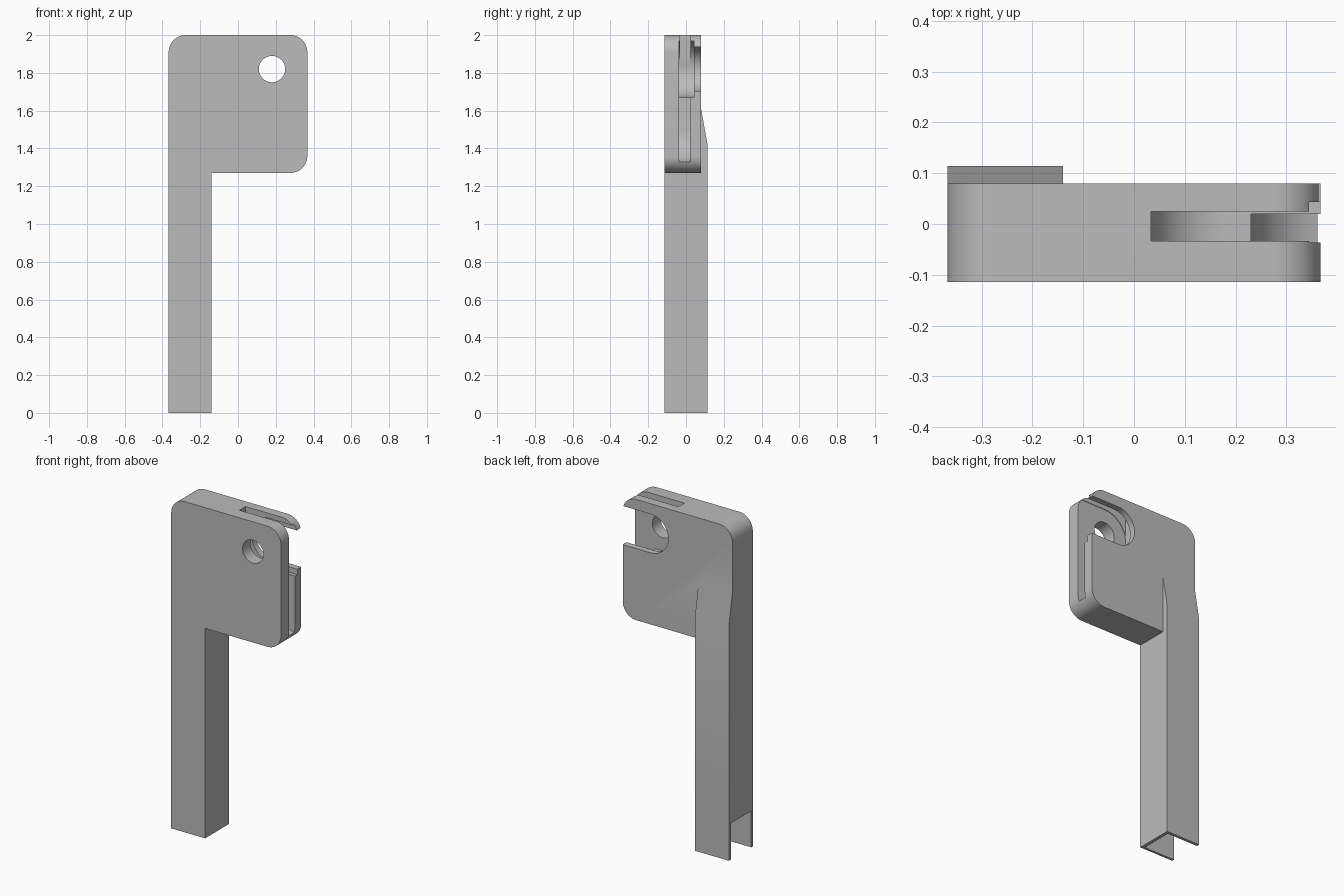
import bpy, bmesh
from math import cos, sin, pi, radians

if "Cube" in bpy.data.objects:
    bpy.data.objects.remove(bpy.data.objects["Cube"], do_unlink=True)

grey = bpy.data.materials.new("plain grey")
grey.use_nodes = True
COLOUR = (0.5, 0.5, 0.5, 1)
grey.diffuse_color = COLOUR
grey.node_tree.nodes["Principled BSDF"].inputs["Base Color"].default_value = COLOUR


def arc(cx, cz, r, start, end, steps=12):
    """Points of an arc, angles in degrees."""
    turns = [radians(start + (end - start) * i / steps) for i in range(steps + 1)]
    return [(cx + r * cos(t), cz + r * sin(t)) for t in turns]


def prism(name, points, low, high, axis="y"):
    """Extrude an (x, z) outline along y, or a (y, z) outline along x."""
    bm = bmesh.new()
    place = (lambda a, d, z: (a, d, z)) if axis == "y" else (lambda a, d, z: (d, a, z))
    ends = [[bm.verts.new(place(a, d, z)) for a, z in points] for d in (low, high)]
    bm.faces.new(ends[0])
    bm.faces.new(ends[1][::-1])
    n = len(points)
    for i in range(n):
        j = (i + 1) % n
        bm.faces.new((ends[0][i], ends[1][i], ends[1][j], ends[0][j]))
    bmesh.ops.recalc_face_normals(bm, faces=bm.faces)
    mesh = bpy.data.meshes.new(name)
    bm.to_mesh(mesh)
    bm.free()
    mesh.materials.append(grey)
    obj = bpy.data.objects.new(name, mesh)
    bpy.context.collection.objects.link(obj)
    return obj


def box(x0, x1, z0, z1):
    return [(x0, z0), (x1, z0), (x1, z1), (x0, z1)]


def boolean(obj, other, operation="DIFFERENCE"):
    mod = obj.modifiers.new(other.name, "BOOLEAN")
    mod.operation = operation
    mod.object = other
    mod.solver = "EXACT"
    other.hide_render = True
    other.hide_viewport = True


L, R, STEM = -0.367, 0.367, -0.14     # left, right and stem edges
FRONT, BACK, STEM_BACK = -0.114, 0.08, 0.114
HX, HZ = 0.18, 1.82                   # centre of the round hole
RAD = 0.09                            # corner radius

# Head and stem share one front outline
outline = [(L, 0), (STEM, 0), (STEM, 1.27)]
outline += arc(R - RAD, 1.27 + RAD, RAD, -90, 0)
outline += arc(R - RAD, 2 - RAD, RAD, 0, 90)
outline += arc(L + RAD, 2 - RAD, RAD, 90, 180)
body = prism("head_and_stem", outline, FRONT, BACK)

# Thicker back of the stem, tapering into the head
ridge = prism("stem_back_ridge", [(0, 0), (STEM_BACK, 0), (STEM_BACK, 1.42),
                                  (BACK, 1.61), (0, 1.61)], L, STEM, "x")
boolean(body, ridge, "UNION")


def u_slot(r):
    """Slot outline with a round end, open towards the right."""
    return arc(HX, HZ, r, 90, 270, 24) + [(0.5, HZ - r), (0.5, HZ + r)]


# Stepped slot in the back of the head, and the hole through the front
boolean(body, prism("slot_mouth_cutter", u_slot(0.117), 0, 0.2))
boolean(body, prism("wide_slot_cutter", u_slot(0.15), -0.036, 0.043))
boolean(body, prism("round_hole_cutter", arc(HX, HZ, 0.07, 0, 345, 31), -0.2, 0.0))

# Narrow slit up through the top edge
boolean(body, prism("top_slit_cutter", box(HX - 0.147, 0.5, HZ, 2.1), -0.033, 0.025))

# Narrow side groove running out in a curve below the slot
groove = [(0.5, 1.75), (0.23, 1.75)] + arc(0.41, 1.5, 0.18, 180, 256) + [(0.5, 1.32)]
boolean(body, prism("side_groove_cutter", groove, -0.036, 0.02))

# Socket at the foot, open to the left side
boolean(body, prism("foot_socket_cutter", box(-0.5, STEM - 0.02, -0.1, 0.22),
                    FRONT + 0.015, STEM_BACK - 0.018))

# Apply the modifiers and drop the helpers
bpy.context.view_layer.update()
result = bpy.data.meshes.new_from_object(
    body.evaluated_get(bpy.context.evaluated_depsgraph_get()))
helpers = [m.object for m in body.modifiers]
body.modifiers.clear()
body.data = result
for h in helpers:
    bpy.data.objects.remove(h, do_unlink=True)

# Smooth rounded walls, crisp edges
bpy.ops.object.select_all(action="DESELECT")
body.select_set(True)
bpy.context.view_layer.objects.active = body
bpy.ops.object.shade_smooth_by_angle(angle=radians(30))
